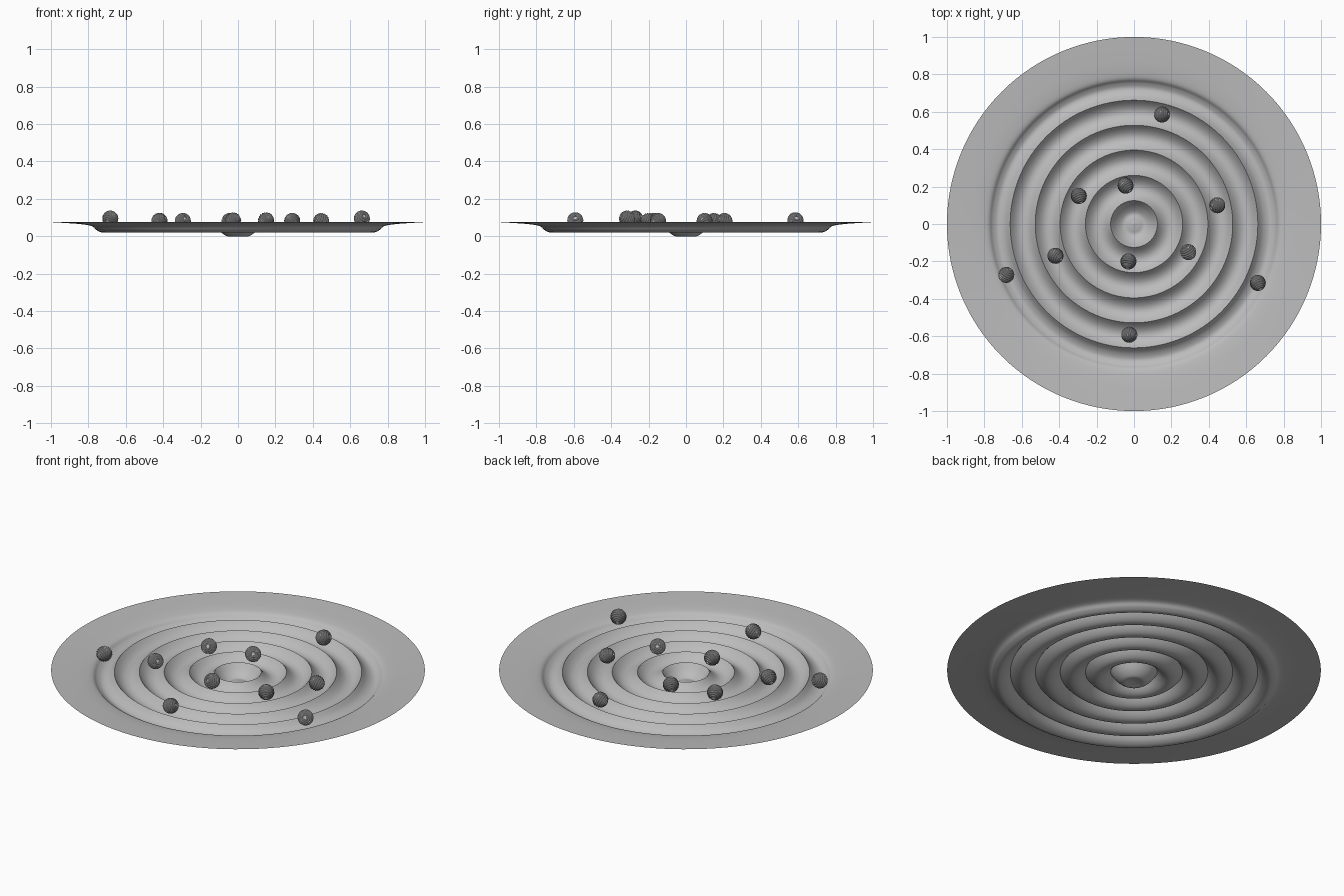
import bpy, bmesh, math
from mathutils import Vector

if "Cube" in bpy.data.objects:
    bpy.data.objects.remove(bpy.data.objects["Cube"])


def material(name, rgb):
    m = bpy.data.materials.new(name)
    m.diffuse_color = (*rgb, 1)
    m.use_nodes = True
    m.node_tree.nodes["Principled BSDF"].inputs["Base Color"].default_value = m.diffuse_color
    return m


GREY = material("light grey", (0.5, 0.5, 0.5))


def spline(pts, steps):
    # smooth curve through a few profile points
    out = []
    p = [pts[0]] + pts + [pts[-1]]
    for i in range(1, len(p) - 2):
        a, b, c, d = (Vector(q) for q in p[i - 1:i + 3])
        for s in range(steps):
            t = s / steps
            out.append(0.5 * (2 * b + (c - a) * t + (2 * a - 5 * b + 4 * c - d) * t * t
                              + (3 * b - a - 3 * c + d) * t ** 3))
    out.append(Vector(pts[-1]))
    return [(v.x, v.y) for v in out]


def lathe(name, profile, sides, angle):
    # spin a profile of (radius, height) around z
    bm = bmesh.new()
    rings = []
    for r, z in profile:
        if r < 1e-5:
            rings.append([bm.verts.new((0, 0, z))])
        else:
            rings.append([bm.verts.new((r * math.cos(2 * math.pi * k / sides),
                                        r * math.sin(2 * math.pi * k / sides), z))
                          for k in range(sides)])
    for a, b in zip(rings, rings[1:]):
        for k in range(sides):
            n = (k + 1) % sides
            if len(a) == 1:
                bm.faces.new((a[0], b[k], b[n]))
            elif len(b) == 1:
                bm.faces.new((a[k], b[0], a[n]))
            else:
                bm.faces.new((a[k], b[k], b[n], a[n]))
    me = bpy.data.meshes.new(name)
    bm.to_mesh(me)
    bm.free()
    me.materials.append(GREY)
    ob = bpy.data.objects.new(name, me)
    bpy.context.collection.objects.link(ob)
    bpy.ops.object.select_all(action='DESELECT')
    ob.select_set(True)
    bpy.context.view_layer.objects.active = ob
    bpy.ops.object.shade_smooth_by_angle(angle=math.radians(angle))
    return ob


# rippled dish: dimpled centre, rounded troughs between sharp crests, wide sloping rim
CRESTS = [0.125, 0.26, 0.395, 0.528, 0.662]
LOW, HIGH = 0.02, 0.064
profile = spline([(0, 0.008), (0.03, 0.003), (0.06, 0.0), (0.095, 0.025), (0.125, HIGH)], 5)
for a, b in zip(CRESTS, CRESTS[1:]):
    mid, half = (a + b) / 2, (b - a) / 2
    for s in range(1, 17):
        r = a + (b - a) * s / 16
        profile.append((r, LOW + (HIGH - LOW) * ((r - mid) / half) ** 2))
profile += spline([(0.662, HIGH), (0.69, 0.034), (0.725, LOW), (0.755, 0.032), (0.78, 0.053),
                   (0.83, 0.063), (0.9, 0.069), (1.0, 0.075)], 5)[1:]
lathe("rippled_dish", profile, 128, 45)

# ribbed ball: stacked ridges with a small hole in each end
R, RIDGES = 0.043, 9
ball_profile = [(0, -R * 0.7), (R * 0.2, -R * 0.75)]
for i in range(RIDGES * 4 + 1):
    t = math.radians(-76 + 152 * i / (RIDGES * 4))
    q = R * (1.0 if i % 4 in (1, 2) else 0.92)
    ball_profile.append((q * math.cos(t), q * math.sin(t)))
ball_profile += [(R * 0.2, R * 0.75), (0, R * 0.7)]

# ball positions and heading of each ball's axis (degrees)
BALLS = [(0.15, 0.585, 0.085, 10), (-0.045, 0.205, 0.081, -50), (-0.295, 0.15, 0.081, -70),
         (0.445, 0.10, 0.081, 200), (0.29, -0.15, 0.081, 120), (-0.03, -0.20, 0.081, -100),
         (-0.42, -0.17, 0.082, -30), (-0.683, -0.272, 0.094, 60), (0.662, -0.315, 0.094, -65),
         (-0.025, -0.592, 0.085, 0)]
first = None
for i, (x, y, z, az) in enumerate(BALLS):
    if first is None:
        ob = first = lathe("ribbed_ball", ball_profile, 40, 30)
    else:
        ob = bpy.data.objects.new("ribbed_ball_%d" % (i + 1), first.data)
        bpy.context.collection.objects.link(ob)
    ob.location = (x, y, z)
    a = math.radians(az)
    ob.rotation_mode = 'QUATERNION'
    ob.rotation_quaternion = Vector((math.cos(a), math.sin(a), 0.45)).to_track_quat('Z', 'Y')
